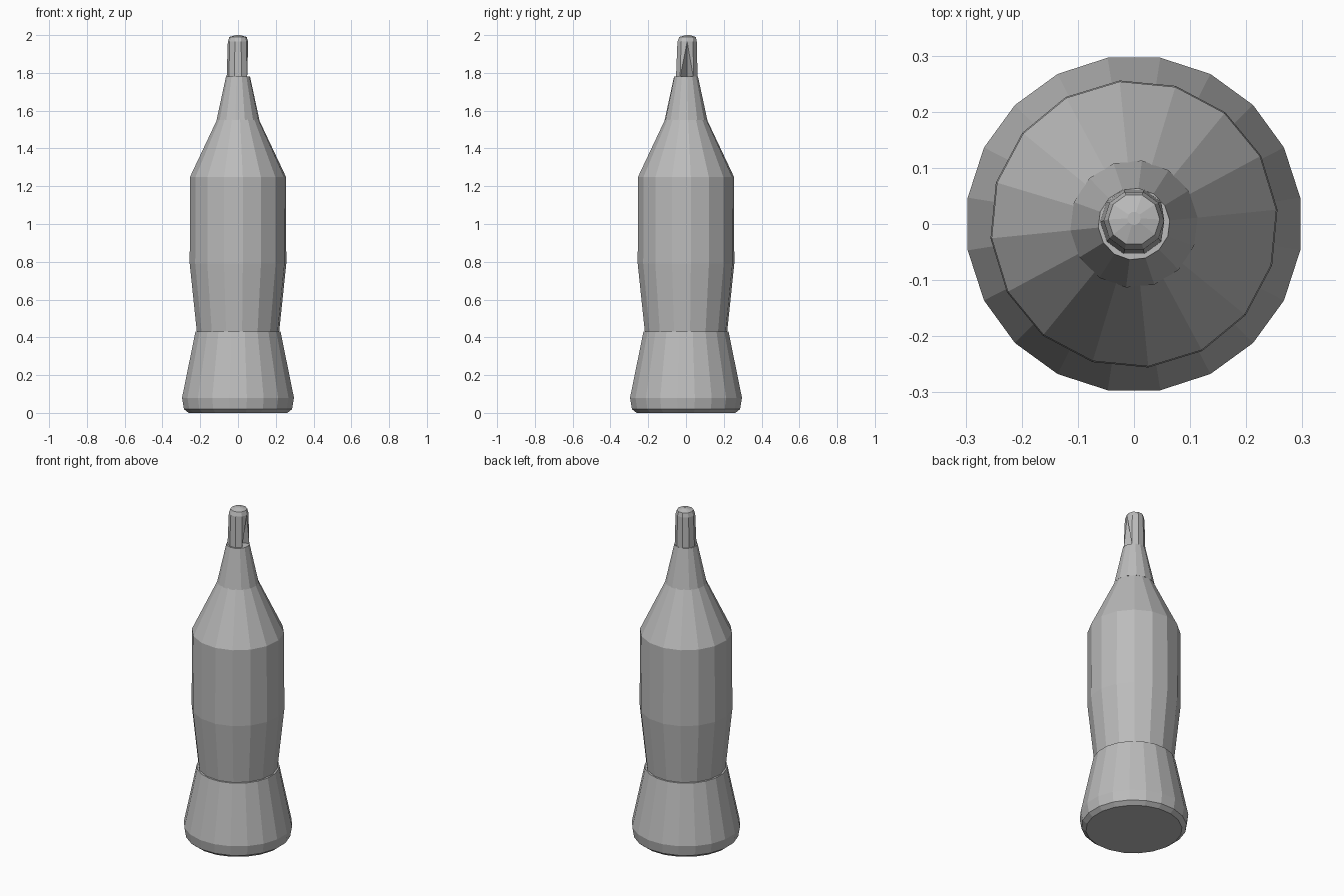
import bpy
import bmesh
from math import cos, sin, pi

cube = bpy.data.objects.get("Cube")
if cube:
    bpy.data.objects.remove(cube, do_unlink=True)

grey = bpy.data.materials.new("plain_grey")
grey.use_nodes = True
colour = (0.5, 0.5, 0.5, 1)
grey.diffuse_color = colour
grey.node_tree.nodes["Principled BSDF"].inputs["Base Color"].default_value = colour


def turned(name, profile, sides, turn=0.0, notch=False):
    """Flat-shaded closed turning; profile rows are radius, height, y offset."""
    bm = bmesh.new()
    rings = []
    for radius, z, dy in profile:
        rings.append([bm.verts.new((radius * cos(turn + 2 * pi * i / sides),
                                    radius * sin(turn + 2 * pi * i / sides) + dy, z))
                      for i in range(sides)])
    for low, high in zip(rings, rings[1:]):
        for i in range(sides):
            j = (i + 1) % sides
            bm.faces.new((low[i], low[j], high[j], high[i]))
    bm.faces.new(rings[0][::-1])
    bm.faces.new(rings[-1])
    if notch:
        # Fold a tapering triangular groove into the +x side
        low, high = rings[0], rings[1]
        for side in (1, -1):
            bmesh.ops.connect_verts(bm, verts=[high[0], low[side]])
        low[0].co.x = -0.01
    mesh = bpy.data.meshes.new(name)
    bm.to_mesh(mesh)
    bm.free()
    mesh.materials.append(grey)
    obj = bpy.data.objects.new(name, mesh)
    bpy.context.collection.objects.link(obj)
    return obj


# Flared foot with a softened lower rim
turned("flared_base", [(0.265, 0, 0), (0.29, 0.02, 0), (0.3, 0.08, 0),
                       (0.228, 0.43, 0)], 20, pi / 20)

# Main barrel, slightly waisted at the foot, with a sloping shoulder
turned("body", [(0.218, 0.42, 0), (0.257, 0.79, 0), (0.255, 1.25, 0),
                (0.108, 1.56, 0)], 16, 0.1)

# Conical neck
turned("neck", [(0.114, 1.55, 0), (0.064, 1.78, 0)], 14, 0.1)

# Slim tip with a groove and a low faceted crown
turned("tip", [(0.06, 1.775, 0.004), (0.054, 1.965, 0.006), (0.046, 1.99, 0.008),
               (0.012, 2.0, 0.01)], 10, notch=True)
